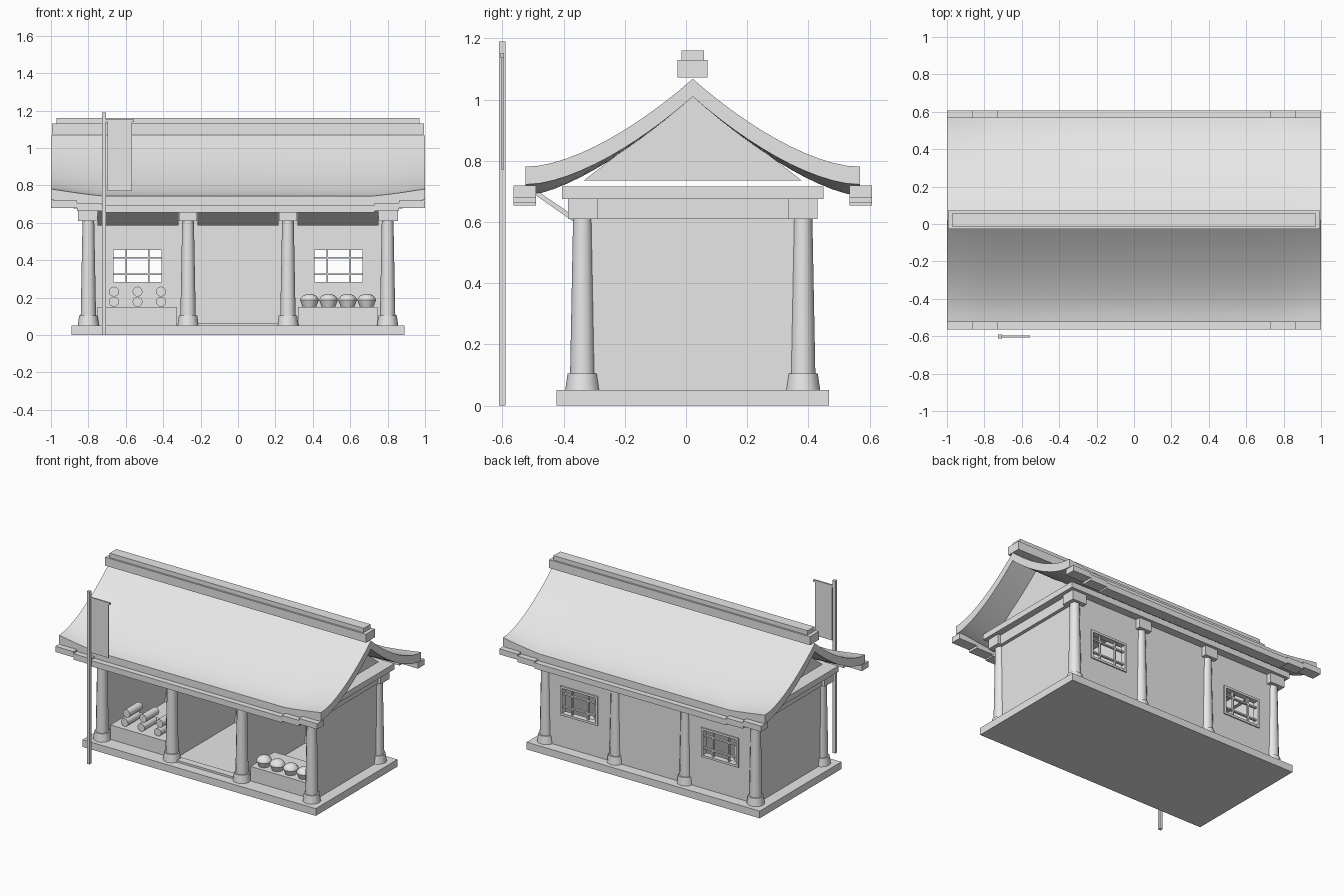
import bpy, bmesh, math
from mathutils import Matrix

old = bpy.data.objects.get("Cube")
if old:
    bpy.data.objects.remove(old)

grey = bpy.data.materials.new("light_grey")
grey.use_nodes = True
COLOUR = (0.8, 0.8, 0.8, 1)
grey.diffuse_color = COLOUR
grey.node_tree.nodes["Principled BSDF"].inputs["Base Color"].default_value = COLOUR

CY = 0.022                      # middle of the building in y
FRONT, BACK = CY - 0.36, CY + 0.36
COLUMN_X = (-0.8, -0.267, 0.267, 0.8)


def finish(name, bm, smooth=False):
    bmesh.ops.recalc_face_normals(bm, faces=bm.faces)
    mesh = bpy.data.meshes.new(name)
    bm.to_mesh(mesh)
    bm.free()
    mesh.materials.append(grey)
    ob = bpy.data.objects.new(name, mesh)
    bpy.context.collection.objects.link(ob)
    if smooth:
        bpy.ops.object.select_all(action='DESELECT')
        ob.select_set(True)
        bpy.context.view_layer.objects.active = ob
        bpy.ops.object.shade_smooth_by_angle(angle=math.radians(35))
    return ob


def add_box(bm, x0, x1, y0, y1, z0, z1):
    m = Matrix.Translation(((x0 + x1) / 2, (y0 + y1) / 2, (z0 + z1) / 2))
    m = m @ Matrix.Diagonal((x1 - x0, y1 - y0, z1 - z0, 1))
    bmesh.ops.create_cube(bm, size=1, matrix=m)


def boxes(name, *items):
    bm = bmesh.new()
    for item in items:
        add_box(bm, *item)
    return finish(name, bm)


def add_lathe(bm, x, y, profile, sides):
    """Turn a list of (radius, height) into a capped solid."""
    rings = []
    for r, z in profile:
        rings.append([bm.verts.new((x + r * math.cos(math.tau * i / sides),
                                    y + r * math.sin(math.tau * i / sides), z))
                      for i in range(sides)])
    for a, b in zip(rings, rings[1:]):
        for i in range(sides):
            j = (i + 1) % sides
            bm.faces.new((a[i], a[j], b[j], b[i]))
    bm.faces.new(rings[0])
    bm.faces.new(rings[-1])


def extrude_x(name, sections, smooth=False):
    """Skin closed (x, y, z) loops one after another and cap the ends."""
    bm = bmesh.new()
    loops = [[bm.verts.new(p) for p in s] for s in sections]
    n = len(loops[0])
    for a, b in zip(loops, loops[1:]):
        for i in range(n):
            j = (i + 1) % n
            bm.faces.new((a[i], a[j], b[j], b[i]))
    bm.faces.new(loops[0])
    bm.faces.new(loops[-1])
    return finish(name, bm, smooth)


# Base and threshold
boxes("base", (-0.89, 0.89, CY - 0.445, CY + 0.445, 0, 0.05))
boxes("threshold", (-0.215, 0.215, FRONT - 0.02, FRONT + 0.03, 0.05, 0.064))

# Columns with feet and square caps
for row, y in (("front", FRONT), ("back", BACK)):
    for i, x in enumerate(COLUMN_X):
        bm = bmesh.new()
        add_lathe(bm, x, y, ((0.057, 0.05), (0.049, 0.104)), 12)
        add_lathe(bm, x, y, ((0.041, 0.1), (0.031, 0.62)), 12)
        finish(f"{row}_column_{i + 1}", bm, True)
        w = 0.055 if abs(x) > 0.5 else 0.048
        boxes(f"{row}_column_cap_{i + 1}",
              (x - w, x + w, y - 0.048, y + 0.048, 0.61, 0.678))

# Ceiling slab, side plates, side walls and partitions
boxes("ceiling_beam", (-0.88, 0.88, CY - 0.428, CY + 0.428, 0.676, 0.716))
for x in COLUMN_X:
    boxes("cross_wall", (x - 0.012, x + 0.012, FRONT, BACK, 0.05, 0.676))
for x in (-0.8, 0.8):
    boxes("side_plate", (x - 0.035, x + 0.035, FRONT, BACK, 0.61, 0.676))

# Back wall around the two window openings
W0, W1, Z0, Z1 = 0.41, 0.665, 0.283, 0.455
wall_y = (BACK - 0.012, BACK + 0.012)
wall = [(-W0, W0, *wall_y, 0.05, 0.676)]
for s in (-1, 1):
    a, b = sorted((s * W0, s * W1))
    edge = sorted((s * W1, s * 0.8))
    wall += [(a, b, *wall_y, 0.05, Z0), (a, b, *wall_y, Z1, 0.676),
             (*edge, *wall_y, 0.05, 0.676)]
boxes("back_wall", *wall)

# Window frames and lattice
for s, side in ((-1, "right"), (1, "left")):
    c, h, t = s * (W0 + W1) / 2, (W1 - W0) / 2, 0.015
    fy = (BACK - 0.02, BACK + 0.02)
    by = (BACK - 0.008, BACK + 0.008)
    bars = [(c - h - t, c + h + t, *fy, Z1, Z1 + t),
            (c - h - t, c + h + t, *fy, Z0 - t, Z0)]
    for k in (-1, 1):
        e = sorted((c + k * h, c + k * (h + t)))
        v, z = c + k * 0.06, (Z0 + Z1) / 2 + k * 0.044
        bars += [(*e, *fy, Z0, Z1), (v - 0.005, v + 0.005, *by, Z0, Z1),
                 (c - h, c + h, *by, z - 0.005, z + 0.005)]
    boxes(f"{side}_window", *bars)

# Slanted boards under the front eave, one per bay
for x0, x1 in zip(COLUMN_X, COLUMN_X[1:]):
    loop = ((-0.345, 0.585), (-0.335, 0.598), (-0.487, 0.702), (-0.495, 0.69))
    extrude_x("awning_board", [[(x, y, z) for y, z in loop]
                               for x in (x0 + 0.05, x1 - 0.05)])

# Gables
for x in (-0.8, 0.8):
    tri = ((CY - 0.357, 0.735), (CY + 0.357, 0.735), (CY, 1.012))
    extrude_x("gable", [[(x + d, y, z) for y, z in tri] for d in (-0.01, 0.01)])

# Curved roof, its lower edge lifting toward the ends
STEPS, HALF = 12, 0.547


def roof_section(x):
    lift = 0.038 * (max(0, abs(x) - 0.72) / 0.28) ** 1.2
    top = []
    for i in range(-STEPS, STEPS + 1):
        s = 1 - abs(i) / STEPS
        z = 0.743 + 0.325 * s ** 1.5 + lift * (1 - s) ** 1.5
        top.append((x, CY + HALF * i / STEPS, z))
    under = [(x, y, z - 0.058) for x, y, z in reversed(top)]
    return top + under


stations = [0.72 + 0.07 * i for i in range(5)]
extrude_x("roof", [roof_section(x) for x in
                   [-v for v in reversed(stations)] + stations], True)

# Ridge
boxes("ridge", (-0.995, 0.995, CY - 0.049, CY + 0.049, 1.072, 1.13))
boxes("ridge_cap", (-0.97, 0.97, CY - 0.037, CY + 0.037, 1.13, 1.16))

# Stepped eave boards
for s, row in ((-1, "front"), (1, "back")):
    ys = sorted((CY + s * 0.512, CY + s * 0.586))
    parts = [(-0.73, 0.73, *ys, 0.654, 0.694)]
    for k in (-1, 1):
        parts += [(*sorted((k * 0.73, k * 0.86)), *ys, 0.664, 0.705),
                  (*sorted((k * 0.86, k * 1.0)), *ys, 0.68, 0.719)]
    boxes(f"{row}_eave", *parts)

# Counters in the outer bays
boxes("right_counter", (-0.75, -0.325, -0.32, -0.06, 0.05, 0.15))
boxes("left_counter", (0.32, 0.745, -0.32, -0.06, 0.05, 0.15))

# Cloth rolls, two layers
for x in (-0.663, -0.537, -0.411):
    for y, z in ((-0.22, 0.178), (-0.2, 0.232)):
        bm = bmesh.new()
        m = Matrix.Translation((x, y, z)) @ Matrix.Rotation(math.pi / 2, 4, 'X')
        bmesh.ops.create_cone(bm, cap_ends=True, segments=12, radius1=0.027,
                              radius2=0.027, depth=0.14, matrix=m)
        finish("cloth_roll", bm, True)

# Heaped baskets
for i in range(4):
    bm = bmesh.new()
    add_lathe(bm, 0.382 + 0.102 * i, -0.26,
              ((0.036, 0.15), (0.05, 0.186), (0.047, 0.196),
               (0.035, 0.21), (0.015, 0.22)), 12)
    finish("basket", bm, True)

# Banner on a pole
boxes("banner_pole", (-0.727, -0.706, -0.611, -0.59, 0, 1.19))
boxes("banner_crossbar", (-0.71, -0.555, -0.606, -0.595, 1.138, 1.152))
boxes("banner", (-0.698, -0.566, -0.604, -0.597, 0.77, 1.14))
